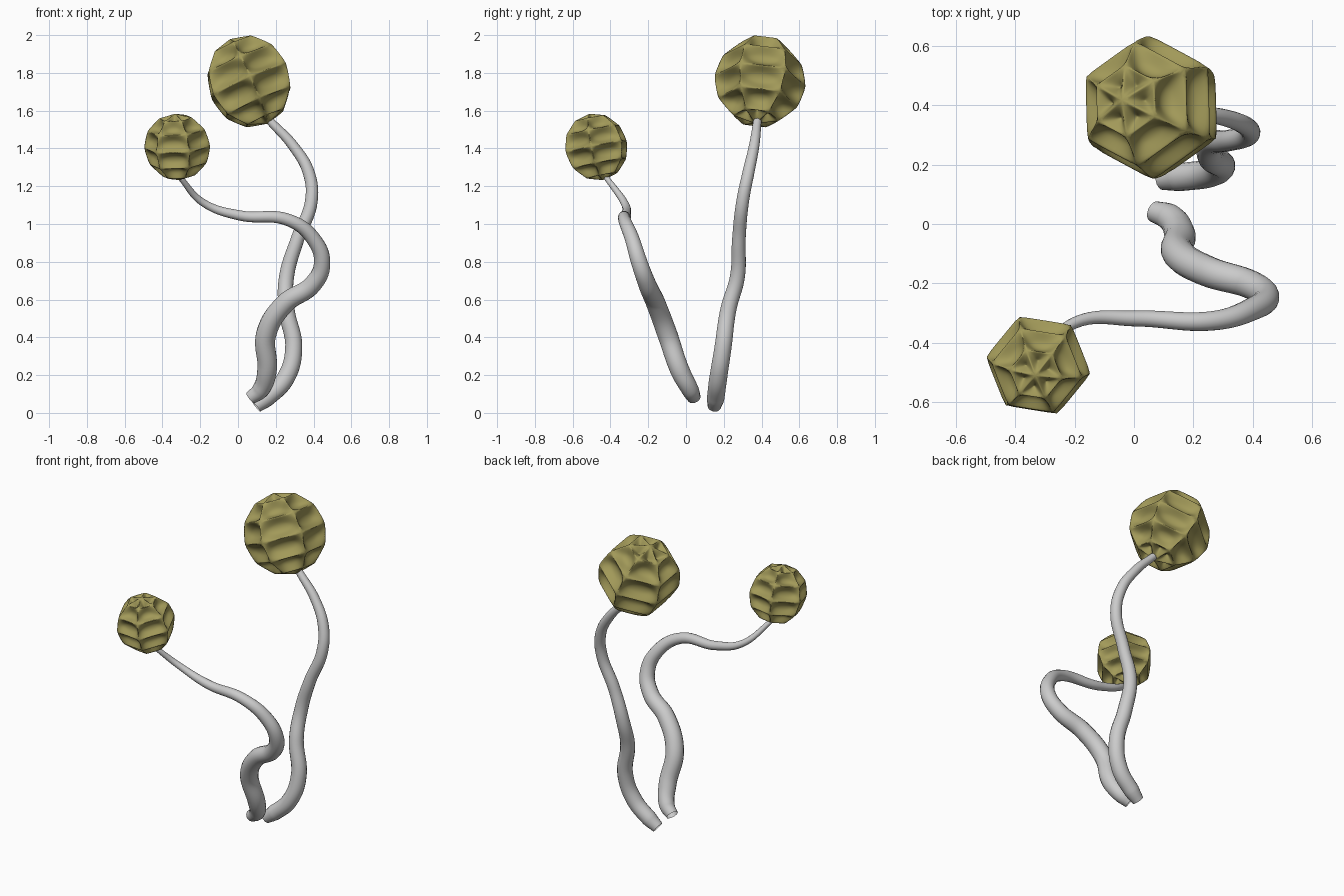
import bpy, bmesh, math
from mathutils import Vector, Matrix

if "Cube" in bpy.data.objects:
    bpy.data.objects.remove(bpy.data.objects["Cube"])

olive = bpy.data.materials.new("olive")
olive.diffuse_color = (0.36, 0.32, 0.10, 1)
olive.use_nodes = True
olive.node_tree.nodes["Principled BSDF"].inputs["Base Color"].default_value = olive.diffuse_color


def stalk(name, pts):
    # tapering tube along a smooth path, each point is x, y, z, radius
    cu = bpy.data.curves.new(name, 'CURVE')
    cu.dimensions = '3D'
    cu.bevel_depth = 1.0
    cu.bevel_resolution = 6
    cu.resolution_u = 10
    sp = cu.splines.new('BEZIER')
    sp.bezier_points.add(len(pts) - 1)
    for bp, p in zip(sp.bezier_points, pts):
        bp.co = p[:3]
        bp.radius = p[3]
        bp.handle_left_type = bp.handle_right_type = 'AUTO'
    ob = bpy.data.objects.new(name, cu)
    bpy.context.collection.objects.link(ob)
    sp.use_smooth = True
    return ob


def head(name, center, axis, radius, spin):
    # six-sided globe whose panels are dented inward between rounded ridges
    bm = bmesh.new()
    bmesh.ops.create_uvsphere(bm, u_segments=6, v_segments=6, radius=radius)
    crease = bm.edges.layers.float.new('crease_edge')
    for e in bm.edges:
        e[crease] = 0.5
    ridges = set(bm.edges)
    bmesh.ops.inset_individual(bm, faces=bm.faces[:], thickness=radius * 0.14,
                               depth=-radius * 0.19, use_even_offset=True)
    for e in bm.edges:
        if e not in ridges:
            e[crease] = 0.0
    for f in bm.faces:
        f.smooth = True
    rot = Vector(axis).to_track_quat('Z', 'Y').to_matrix().to_4x4()
    bmesh.ops.transform(bm, verts=bm.verts[:],
                        matrix=Matrix.Translation(center) @ rot @ Matrix.Rotation(math.radians(spin), 4, 'Z'))
    me = bpy.data.meshes.new(name)
    bm.to_mesh(me)
    bm.free()
    me.materials.append(olive)
    ob = bpy.data.objects.new(name, me)
    bpy.context.collection.objects.link(ob)
    sub = ob.modifiers.new("smooth", 'SUBSURF')
    sub.levels = sub.render_levels = 3
    return ob


# stalks
stalk("tall_stalk", [
    (.095, .15, .035, .036), (.15, .157, .078, .047), (.25, .17, .18, .048),
    (.295, .195, .34, .046),
    (.257, .225, .55, .043), (.257, .272, .72, .04), (.315, .28, .92, .036),
    (.388, .30, 1.12, .034), (.375, .33, 1.27, .032), (.295, .36, 1.41, .028),
    (.17, .378, 1.545, .022)])
stalk("short_stalk", [
    (.068, .042, .08, .036), (.12, .022, .122, .046), (.153, -.03, .22, .052),
    (.15, -.10, .42, .054), (.25, -.16, .58, .052), (.395, -.205, .68, .048),
    (.445, -.245, .79, .044), (.40, -.285, .92, .039), (.27, -.325, 1.02, .033),
    (.01, -.318, 1.045, .027), (-.18, -.325, 1.11, .02), (-.31, -.425, 1.25, .014)])

# heads
head("tall_head", (.058, .392, 1.755), (-.20, .05, .45), .25, 47)
head("short_head", (-.322, -.475, 1.408), (-.02, -.07, .35), .182, 37)
